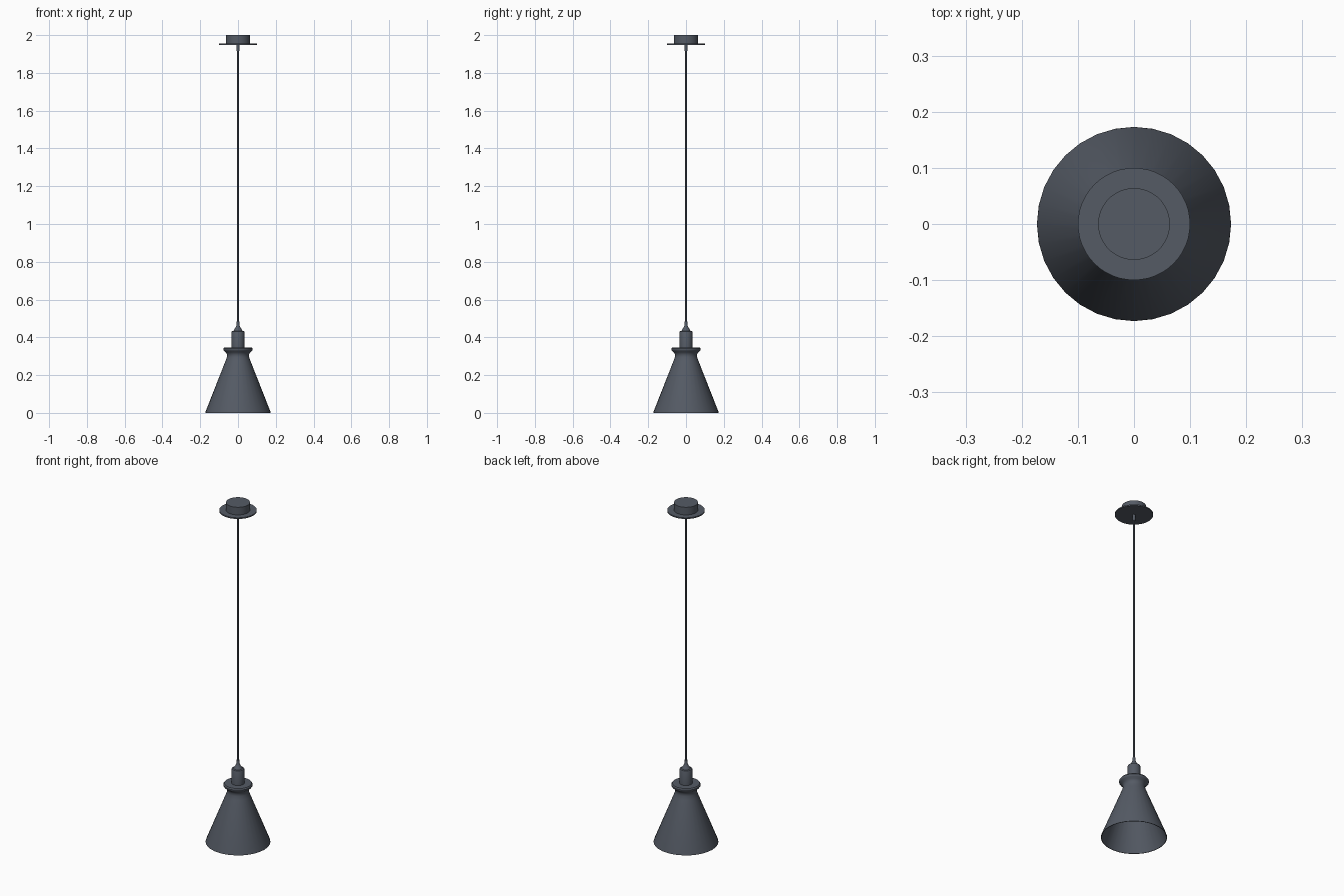
import bpy, bmesh, math

if "Cube" in bpy.data.objects:
    bpy.data.objects.remove(bpy.data.objects["Cube"])

metal = bpy.data.materials.new("slate grey metal")
metal.diffuse_color = (0.09, 0.104, 0.13, 1)
metal.use_nodes = True
metal.node_tree.nodes["Principled BSDF"].inputs["Base Color"].default_value = metal.diffuse_color


def lathe(name, profile, sides=32):
    """Spin a list of (radius, z) points around the z axis."""
    bm = bmesh.new()
    rings = []
    for r, z in profile:
        if r == 0:
            rings.append([bm.verts.new((0, 0, z))] * sides)
        else:
            rings.append([bm.verts.new((r * math.cos(2 * math.pi * i / sides),
                                        r * math.sin(2 * math.pi * i / sides), z))
                          for i in range(sides)])
    for a, b in zip(rings, rings[1:]):
        for i in range(sides):
            j = (i + 1) % sides
            corners = list(dict.fromkeys((a[i], a[j], b[j], b[i])))
            if len(corners) > 2:
                bm.faces.new(corners)
    bmesh.ops.remove_doubles(bm, verts=bm.verts, dist=0.00001)
    bmesh.ops.recalc_face_normals(bm, faces=bm.faces)
    mesh = bpy.data.meshes.new(name)
    bm.to_mesh(mesh)
    bm.free()
    mesh.materials.append(metal)
    obj = bpy.data.objects.new(name, mesh)
    bpy.context.collection.objects.link(obj)
    bpy.ops.object.select_all(action='DESELECT')
    obj.select_set(True)
    bpy.context.view_layer.objects.active = obj
    bpy.ops.object.shade_smooth_by_angle(angle=math.radians(35))
    return obj


# Conical shade with waisted neck and flared collar: outer wall, then inner wall
outer = [(0.173, 0), (0.172, 0.006), (0.066, 0.275), (0.059, 0.295), (0.058, 0.308),
         (0.064, 0.32), (0.074, 0.328), (0.078, 0.334), (0.078, 0.34), (0.073, 0.347), (0, 0.347)]
inner = [(0, 0.343), (0.07, 0.343), (0.074, 0.336), (0.061, 0.323), (0.055, 0.308),
         (0.056, 0.295), (0.063, 0.275), (0.17, 0)]
lathe("shade", outer + inner + [(0.173, 0)])

# Lamp socket with tapered cord grip
lathe("socket", [(0, 0.345), (0.034, 0.345), (0.034, 0.428), (0.032, 0.432), (0.024, 0.434),
                 (0.017, 0.446), (0.011, 0.455), (0.008, 0.465), (0.007, 0.483), (0, 0.483)])

# Cord and its upper grip
lathe("cord", [(0, 0.47), (0.005, 0.47), (0.005, 1.95), (0, 1.95)], 12)
lathe("cord_grip", [(0, 1.915), (0.007, 1.915), (0.009, 1.95), (0, 1.95)], 16)

# Ceiling plate and canopy
lathe("ceiling_plate", [(0, 1.948), (0.1, 1.948), (0.1, 1.955), (0, 1.955)], 48)
lathe("canopy", [(0, 1.95), (0.064, 1.95), (0.064, 2.0), (0, 2.0)], 48)
